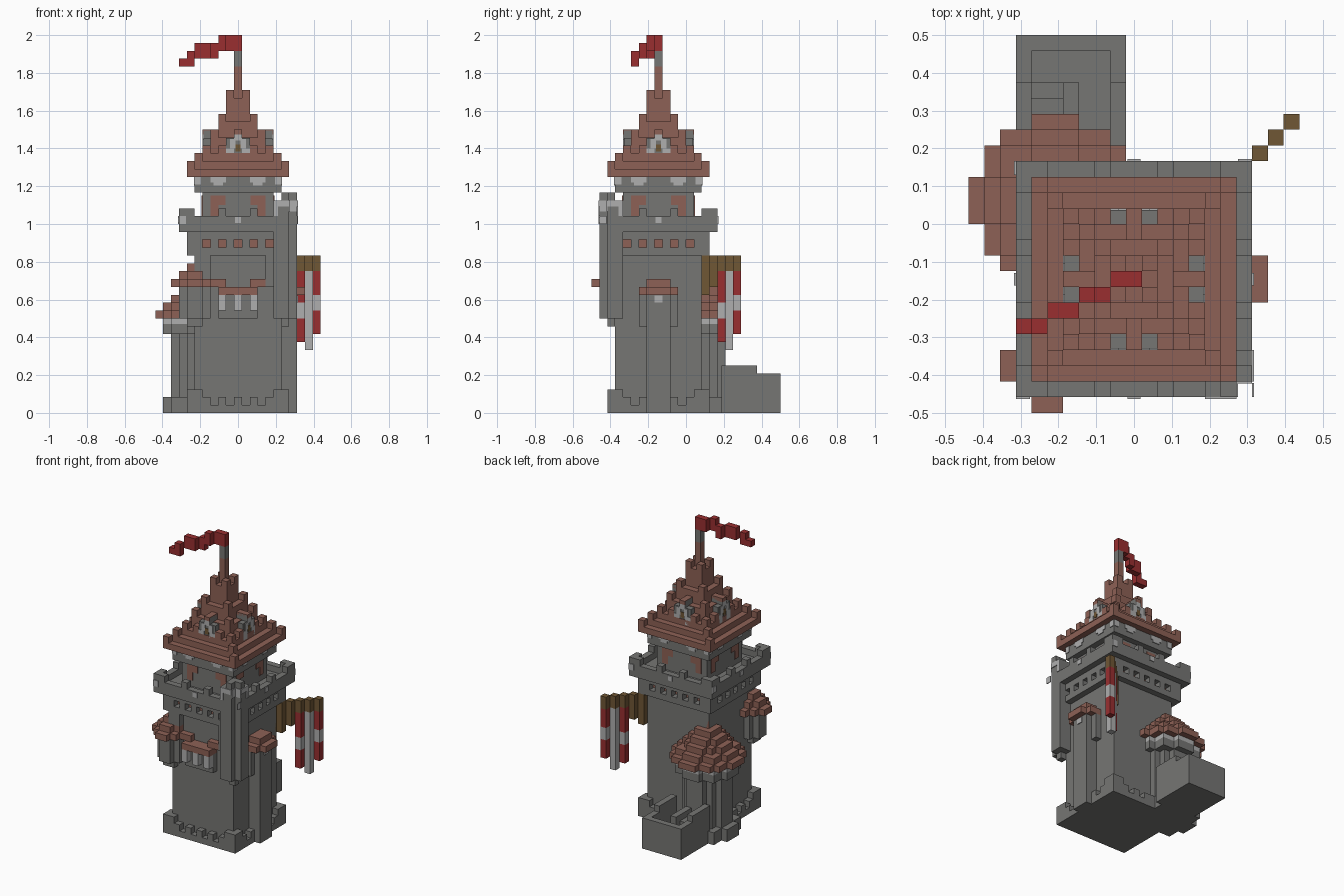
import bpy
import bmesh

cube = bpy.data.objects.get("Cube")
if cube:
    bpy.data.objects.remove(cube, do_unlink=True)

UNIT = 1 / 24      # one block
AXIS = -3.5        # tower axis along y, in blocks
H = 0.5
T = 0.12           # plate thickness in blocks


def material(name, colour):
    m = bpy.data.materials.new(name)
    m.use_nodes = True
    rgba = (*colour, 1)
    m.diffuse_color = rgba
    m.node_tree.nodes["Principled BSDF"].inputs["Base Color"].default_value = rgba
    return m


STONE = material("stone grey", (.18, .18, .173))
PALE = material("pale stone", (.43, .43, .43))
TILE = material("roof tile", (.27, .12, .092))
WOOD = material("dark wood", (.16, .095, .036))
RED = material("banner red", (.32, .028, .03))


def part(name, mat, boxes):
    """Join block-unit boxes (x0, x1, y0, y1, z0, z1) measured from the tower axis."""
    bm = bmesh.new()
    for x0, x1, y0, y1, z0, z1 in boxes:
        made = bmesh.ops.create_cube(bm, size=1)["verts"]
        for v in made:
            v.co = ((x0 if v.co.x < 0 else x1) * UNIT,
                    ((y0 if v.co.y < 0 else y1) + AXIS) * UNIT,
                    (z0 if v.co.z < 0 else z1) * UNIT)
    mesh = bpy.data.meshes.new(name)
    bm.to_mesh(mesh)
    bm.free()
    mesh.materials.append(mat)
    ob = bpy.data.objects.new(name, mesh)
    bpy.context.collection.objects.link(ob)
    return ob


def square(r, z0, z1):
    return (-r, r, -r, r, z0, z1)


def around(boxes):
    """Repeat boxes given for the front on all four sides."""
    out = []
    for b in boxes:
        for _ in range(4):
            out.append(b)
            b = (-b[3], -b[2], b[0], b[1], b[4], b[5])
    return out


def wall(r, z0, top):
    """A one-block wall on four sides whose height follows top(p)."""
    return around([(p - H, p + H, -r - H, -r + H, z0, top(p)) for p in range(-r, r)])


def disc(cx, cy, n, z0, z1):
    """A blocky disc n blocks across, one box per row."""
    out = []
    offsets = [i - (n - 1) / 2 for i in range(n)]
    for dy in offsets:
        reach = max((d for d in offsets if d * d + dy * dy <= .89 * n * n / 4), default=None)
        if reach is not None:
            w = reach + H
            out.append((cx - w, cx + w, cy + dy - H, cy + dy + H, z0, z1))
    return out


def mirror(boxes):
    return boxes + [(-b[1], -b[0], *b[2:]) for b in boxes]


# Main shaft and toothed plinth
part("tower_shaft", STONE, [square(5.5, 0, 20)])
part("plinth", STONE, wall(6, 0, lambda p: 3 if abs(p) > 4 else 2 - p % 2))

# Overhanging gallery with a row of small recessed windows
part("window_recesses", TILE, [square(5.4, 20.5, 22.5)])
part("gallery", STONE, [square(6.5, 20, 21), square(6.5, 22, 23)]
     + around([(p - H, p + H, -6.5, -5.5, 21, 22) for p in (-6, -5, -3, -1, 1, 3, 5)]))

# Parapet with merlons, open at the corner turret
slab = [(-7.5, 6.5, -7.5, 7.5, 23, 24), (6.5, 7.5, -6.5, 7.5, 23, 24)]
rim = wall(7, 24, lambda p: 26 if abs(p) > 5 or abs(p) == 2 else 25)
part("parapet", STONE, slab + [b for b in rim if not (b[0] > 6 and b[3] < -6)])
part("parapet_ornaments", PALE, around(
    [(-.4, .4, -7.5 - T, -7.5, 24.1, 24.9), (-7.5, -6.6, -7.5 - T, -7.5, 24, 25)]))

# Upper room and its corbelled cornice
part("upper_room", STONE, [square(4.5, 24, 28)])
part("upper_arches", TILE, around(mirror(
    [(1.6, 3.5, -4.5 - T, -4.5, 26.4, 27.6), (2.5, 3.5, -4.5 - T, -4.5, 25, 26.4)])))
part("cornice", STONE, [square(5.5, 28, 30)])
part("cornice_arches", PALE, around(mirror(
    [(1.5, 3.5, -5.5 - T, -5.5, 29.3, 30), (1.9, 3.1, -5.5 - T, -5.5, 28.9, 29.3),
     (4.7, 5.5, -5.5 - T, -5.5, 29, 30)])))

# Stepped main roof: each tier has raised corners
roof = []
for r, low, high, post in ((6, 30, 31, 32), (5, 31, 32, 33), (4, 32, 33, 34),
                           (3, 33, 35, 36), (2, 35, 37, 38), (1, 37, 40, 41)):
    roof.append(square(r + H, low, high))
    roof += around([(r - H, r + H, -r - H, -r + H, high, post)])
part("main_roof", TILE, roof)
part("roof_ridges", TILE, around(mirror([(1.5, 2.5, -4.5, -3.5, 33, 34)])))

# Dormers on each roof side
part("dormers", STONE, around([(-1.5, 1.5, -4.4, -3, 32, 34.9), (-H, H, -4.4, -2.5, 34.9, 35.9)]))
part("dormer_tops", TILE, around([(-H, H, -4.5, -2.4, 35.4, 36)]))
part("dormer_frames", PALE, around(mirror(
    [(.5, 1.5, -4.5, -4.4, 32.2, 33.6), (.3, 1, -4.5, -4.4, 33.6, 34.8)])
    + [(-H, H, -4.5, -4.4, 34.6, 35.4)]))
part("dormer_windows", WOOD, around([(-.3, .3, -4.5, -4.4, 33.2, 34.1)]))

# Flagpole and stepped flag
part("pole_base", TILE, [square(H, 40, 44)])
part("pole_tip", STONE, [square(H, 44, 46)])
part("flag", RED, [(-1.5, .5, -H, H, 46, 48), (-2.5, -1.5, -1.5, -H, 46, 48),
                   (-3.5, -2.5, -1.5, -H, 45, 47), (-5.5, -3.5, -2.5, -1.5, 45, 47),
                   (-6.5, -5.5, -3.5, -2.5, 44, 46), (-7.5, -6.5, -3.5, -2.5, 44, 45)])

# Corner turret at the front
part("corner_turret", STONE, [
    (4.5, 6.5, -7.5, -4.5, 12, 27), (4.5, 7.5, -6.5, -4.5, 12, 27),
    (5.5, 6.5, -7.5, -6.5, 27, 28), (6.5, 7.5, -6.5, -5.5, 27, 28),
    (5.5, 6.5, -6.5, -5.5, 11, 12), (5.5, 6.5, -6.5, -5.5, 27, 28)])
part("corner_turret_arch", PALE, [
    (4.5, 6.5, -7.5 - T, -7.5, 26.2, 27), (4.5, 5.1, -7.5 - T, -7.5, 25, 26.2),
    (6.5, 7.5, -6.5 - T, -6.5, 25.6, 27), (6.5, 6.5 + T, -7.5, -6.5, 25.6, 27),
    (7.5, 7.5 + T, -6.5, -4.5, 26.2, 27), (7.5, 7.5 + T, -5.1, -4.5, 25, 26.2)])

# Front balcony between two pilasters
part("front_pilasters", STONE, [(-5.5, -3.5, -6.5, -5.5, 16, 20), (3.5, 4.5, -6.5, -5.5, 16, 20)])
part("balcony_base", STONE, [(-2.5, 2.5, -6.5, -5.5, 12, 15)])
part("balcony_corbels", PALE, [(x - H, x + H, -7.5, -6.5, 13, 15) for x in (-2, 0, 2)])
part("balcony_tiles", TILE, [(-2.5, 2.5, -7.5, -5.5, 15, 16)]
     + mirror([(1.5, 3.5, -6.5, -5.5, 16, 17)]))

# Side bay with a small roof
part("side_bay", STONE, [(5, 7.5, -1.5, 1.5, 0, 15), (5, 6.5, -2.5, 2.5, 11, 15)])
part("side_bay_roof", TILE, [(5, 7.5, -2.5, 2.5, 15, 16), (5, 8.5, -1.5, 1.5, 15, 16),
                             (5, 7.5, -1.5, 1.5, 16, 17)])
part("side_bay_window", PALE, [(7.5, 7.5 + T, -H, H, 14, 14.9)])

# Small round turret at the front corner
sx = sy = -5.5
part("small_turret", STONE, disc(sx, sy, 4, 12, 16) + disc(sx, sy, 2, 11, 12))
part("small_turret_roof", TILE, disc(sx, sy, 6, 16, 17) + disc(sx, sy, 4, 17, 18)
     + disc(sx, sy, 2, 18, 19))

# Large round turret at the back corner
bx, by = -5, 5
part("round_turret", STONE, disc(bx, by, 9, 0, 2) + disc(bx, by, 7, 2, 10) + disc(bx, by, 9, 10, 11.3))
part("round_turret_band", PALE, disc(bx, by, 9, 11.3, 12))
cone = []
for i in range(6):
    cone += disc(bx, by, 11 - 2 * i, 12 + i, 13 + i)
part("round_turret_roof", TILE, cone + disc(bx, by, 1, 17, 19))

# Walled yard with steps behind the round turret
part("yard_walls", STONE, [
    (-7.5, -.5, 14.5, 15.5, 0, 5), (-7.5, -6.5, 8, 14.5, 0, 5), (-1.5, -.5, 8, 14.5, 0, 5),
    (-7.5, -6.5, 8, 12.5, 5, 6), (-1.5, -.5, 8, 12.5, 5, 6)])
part("yard_steps", STONE, [(-6.5, -1.5, 7, 14.5, 0, 2), (-6.5, -3.5, 7, 12.5, 2, 3),
                           (-6.5, -3.5, 7, 11.5, 3, 4), (-4.5, -3.5, 8, 12.5, 3, 5)])

# Diagonal beam with its brace
beam = [(p - H, p + H, p - H, p + H, z, 20)
        for p, z in ((5, 15), (6, 15), (7, 16), (8, 18), (9, 18), (10, 18))]
part("banner_beam", WOOD, beam)


# Hanging banner strips
def strip(p, z0, z1):
    return (p - H, p + H, p - H, p + H, z0, z1)


part("banner_red", RED, [strip(8, 9, 12), strip(8, 14, 18), strip(10, 10, 13), strip(10, 15, 18)])
part("banner_pale", PALE, [strip(8, 12, 14), strip(9, 8, 18), strip(10, 13, 15)])
